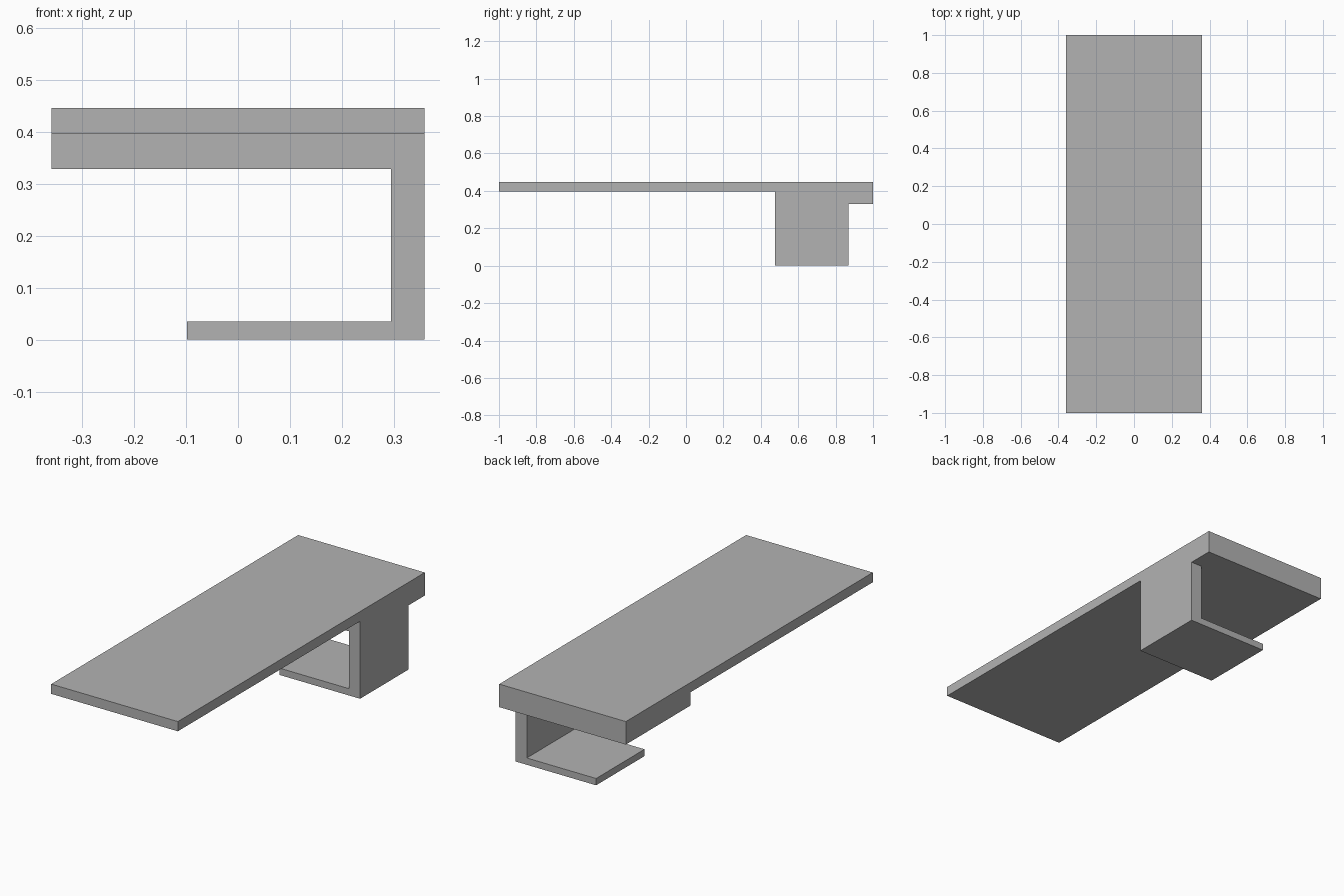
import bpy
import bmesh
from mathutils import Vector

cube = bpy.data.objects.get("Cube")
if cube:
    bpy.data.objects.remove(cube, do_unlink=True)

GREY = (0.45, 0.45, 0.45, 1.0)
grey = bpy.data.materials.new("plain grey")
grey.use_nodes = True
grey.diffuse_color = GREY
grey.node_tree.nodes["Principled BSDF"].inputs["Base Color"].default_value = GREY


def extrude_profile(name, points, offset):
    """Extrude a closed 3D outline along an offset into a solid."""
    bm = bmesh.new()
    face = bm.faces.new([bm.verts.new(p) for p in points])
    result = bmesh.ops.extrude_face_region(bm, geom=[face], use_keep_orig=True)
    moved = [v for v in result["geom"] if isinstance(v, bmesh.types.BMVert)]
    bmesh.ops.translate(bm, verts=moved, vec=Vector(offset))
    bmesh.ops.recalc_face_normals(bm, faces=bm.faces[:])
    mesh = bpy.data.meshes.new(name)
    bm.to_mesh(mesh)
    bm.free()
    mesh.materials.append(grey)
    obj = bpy.data.objects.new(name, mesh)
    bpy.context.collection.objects.link(obj)
    return obj


HALF_W = 0.359
STEP_Y, BRACKET_BACK = 0.476, 0.868
TOP, SLAB_BOTTOM, BLOCK_BOTTOM = 0.447, 0.397, 0.329

# Long slab, thickened towards the back
slab = [(-1, SLAB_BOTTOM), (STEP_Y, SLAB_BOTTOM), (STEP_Y, BLOCK_BOTTOM),
        (1, BLOCK_BOTTOM), (1, TOP), (-1, TOP)]
extrude_profile("stepped_slab", [(-HALF_W, y, z) for y, z in slab],
                (2 * HALF_W, 0, 0))

# Bracket: side wall with a thin foot plate reaching inwards
WALL_X, FOOT_X, FOOT_TOP = 0.295, -0.098, 0.035
bracket = [(FOOT_X, 0), (HALF_W, 0), (HALF_W, BLOCK_BOTTOM),
           (WALL_X, BLOCK_BOTTOM), (WALL_X, FOOT_TOP), (FOOT_X, FOOT_TOP)]
extrude_profile("side_bracket", [(x, STEP_Y, z) for x, z in bracket],
                (0, BRACKET_BACK - STEP_Y, 0))
